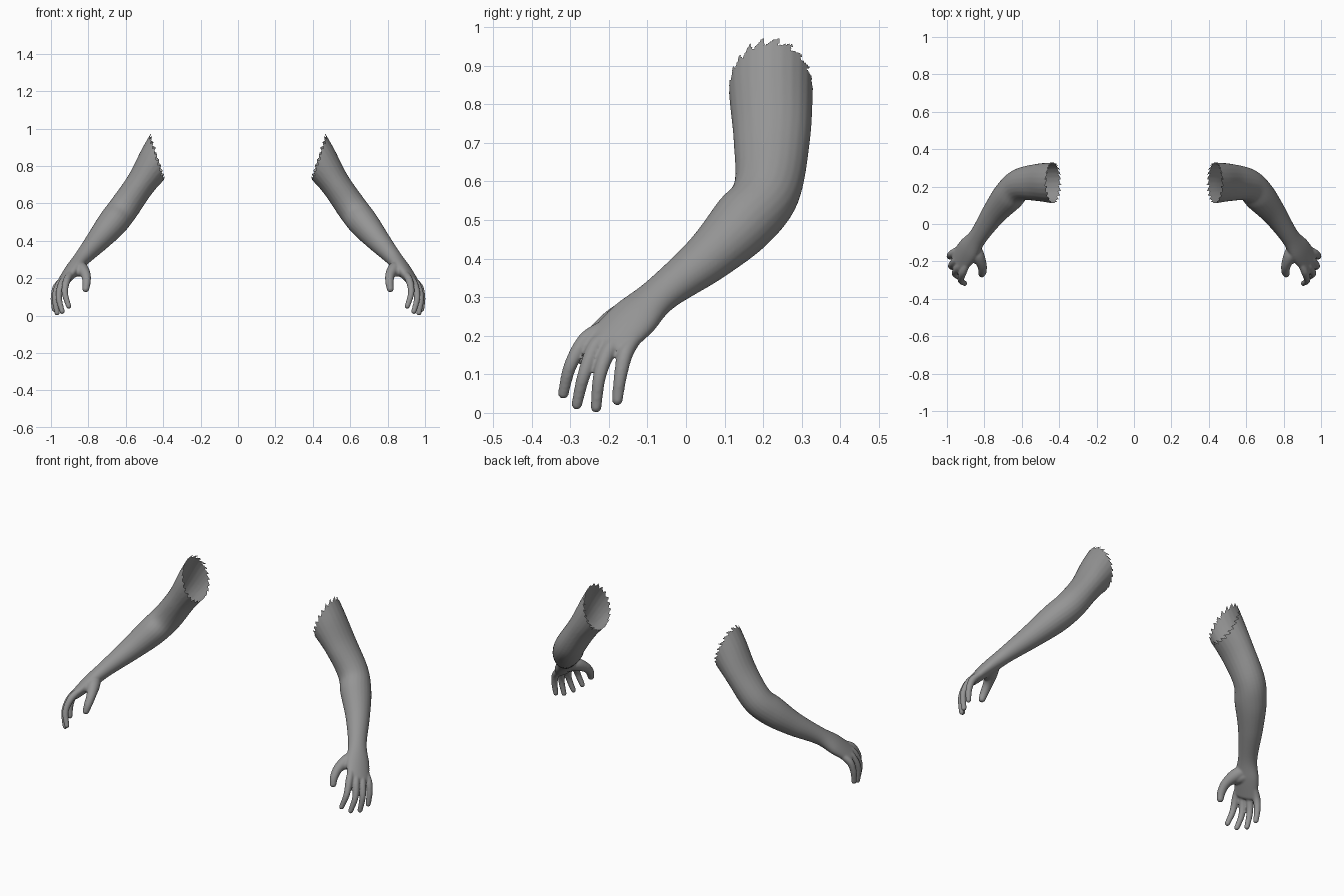
import bpy, bmesh, math
from mathutils import Vector

if "Cube" in bpy.data.objects:
    bpy.data.objects.remove(bpy.data.objects["Cube"])

SIDES = 24
HAND_SIDE = Vector((.5, .81, -.35))      # across the knuckles, index to little finger
ARM_SIDE = Vector((0, 1, 0))


def spline(a, b, c, d, t):
    return .5 * (2*b + (c-a)*t + (2*a-5*b+4*c-d)*t*t + (3*b-a-3*c+d)*t**3)


def limb(bm, stations, steps=8):
    """Closed tube through (centre, half width, half thickness, side direction)."""
    pts = [Vector(s[0]) for s in stations]
    last = len(pts) - 1
    frames = []
    for i, (c, a, b, side) in enumerate(stations):
        t = (pts[min(i+1, last)] - pts[max(i-1, 0)]).normalized()
        w = (side - t * side.dot(t)).normalized()
        frames.append((pts[i], w * a, t.cross(w).normalized() * b))
    rows = []
    for i in range(last):
        q = [frames[max(0, min(last, i+k))] for k in (-1, 0, 1, 2)]
        for s in range(steps):
            rows.append([spline(*[f[j] for f in q], s / steps) for j in range(3)])
    # rounded tip
    c, w, n = frames[-1]
    t = (pts[-1] - pts[-2]).normalized()
    for k in range(6):
        ang = k * math.radians(16)
        rows.append([c + t * n.length * math.sin(ang), w * math.cos(ang), n * math.cos(ang)])
    rings = []
    for c, w, n in rows:
        rings.append([bm.verts.new(c + w * math.cos(2*math.pi*j/SIDES) + n * math.sin(2*math.pi*j/SIDES))
                      for j in range(SIDES)])
    for r0, r1 in zip(rings, rings[1:]):
        for j in range(SIDES):
            k = (j + 1) % SIDES
            bm.faces.new((r0[j], r0[k], r1[k], r1[j]))
    bm.faces.new(rings[0][::-1])
    bm.faces.new(rings[-1])


bm = bmesh.new()

# upper arm, elbow, forearm, wrist and palm
mid_side = (ARM_SIDE + HAND_SIDE).normalized()
limb(bm, [
    ((.345, .220, .960), .110, .112, ARM_SIDE),
    ((.430, .220, .835), .109, .101, ARM_SIDE),
    ((.520, .222, .705), .099, .080, ARM_SIDE),
    ((.612, .208, .572), .087, .081, ARM_SIDE),
    ((.672, .149, .494), .086, .080, mid_side),
    ((.750, .055, .401), .067, .063, mid_side),
    ((.832, -.065, .308), .052, .044, HAND_SIDE),
    ((.885, -.137, .243), .068, .038, HAND_SIDE),
    ((.933, -.200, .182), .066, .026, HAND_SIDE),
])

# fingers, index to little, then thumb and the pad at its root
digits = [
    [(.890, -.205, .228), (.915, -.260, .190), (.926, -.300, .122), (.905, -.318, .050)],
    [(.905, -.185, .215), (.940, -.233, .175), (.958, -.264, .100), (.940, -.283, .022)],
    [(.920, -.160, .205), (.957, -.198, .165), (.978, -.224, .095), (.967, -.233, .014)],
    [(.930, -.130, .195), (.970, -.157, .153), (.985, -.170, .095), (.982, -.178, .033)],
]
for path in digits:
    limb(bm, [(p, r, r, HAND_SIDE) for p, r in zip(path, (.017, .020, .017, .014))])
thumb = [(.860, -.110, .268), (.835, -.168, .248), (.813, -.220, .215), (.810, -.254, .175), (.814, -.268, .142)]
limb(bm, [(p, r, r, ARM_SIDE) for p, r in zip(thumb, (.030, .035, .026, .022, .018))])
pad = [(.875, -.110, .240), (.860, -.155, .240), (.848, -.185, .235)]
limb(bm, [(p, r, r, ARM_SIDE) for p, r in zip(pad, (.024, .032, .027))])

bmesh.ops.recalc_face_normals(bm, faces=bm.faces)
mesh = bpy.data.meshes.new("arm")
bm.to_mesh(mesh)
bm.free()
arm = bpy.data.objects.new("arms", mesh)
bpy.context.collection.objects.link(arm)
bpy.context.view_layer.objects.active = arm
arm.select_set(True)

# fuse the parts into one skin
remesh = arm.modifiers.new("fuse", 'REMESH')
remesh.mode = 'VOXEL'
remesh.voxel_size = .005
smooth = arm.modifiers.new("relax", 'SMOOTH')
smooth.factor = .5
smooth.iterations = 6
for name in ("fuse", "relax"):
    bpy.ops.object.modifier_apply(modifier=name)

# torn open sleeve end: slanted cut with saw teeth
bm = bmesh.new()
bm.from_mesh(arm.data)
origin, normal = Vector((.43, .222, .833)), Vector((.952, 0, -.305))
doomed = []
for f in bm.faces:
    c = f.calc_center_median() - origin
    tooth = (math.atan2(c.z, c.y) / (2 * math.pi) * 22) % 1
    if c.dot(normal) < .018 * (tooth - .5):
        doomed.append(f)
bmesh.ops.delete(bm, geom=doomed, context='FACES')
for f in bm.faces:
    f.smooth = True
bm.to_mesh(arm.data)
bm.free()

# dark grey skin
skin = bpy.data.materials.new("dark_grey")
skin.diffuse_color = (.3, .3, .3, 1)
skin.use_nodes = True
skin.node_tree.nodes["Principled BSDF"].inputs["Base Color"].default_value = skin.diffuse_color
arm.data.materials.clear()
arm.data.materials.append(skin)

# opposite arm
mirror = arm.modifiers.new("mirror", 'MIRROR')
mirror.use_axis[0] = True
mirror.use_mirror_merge = False
